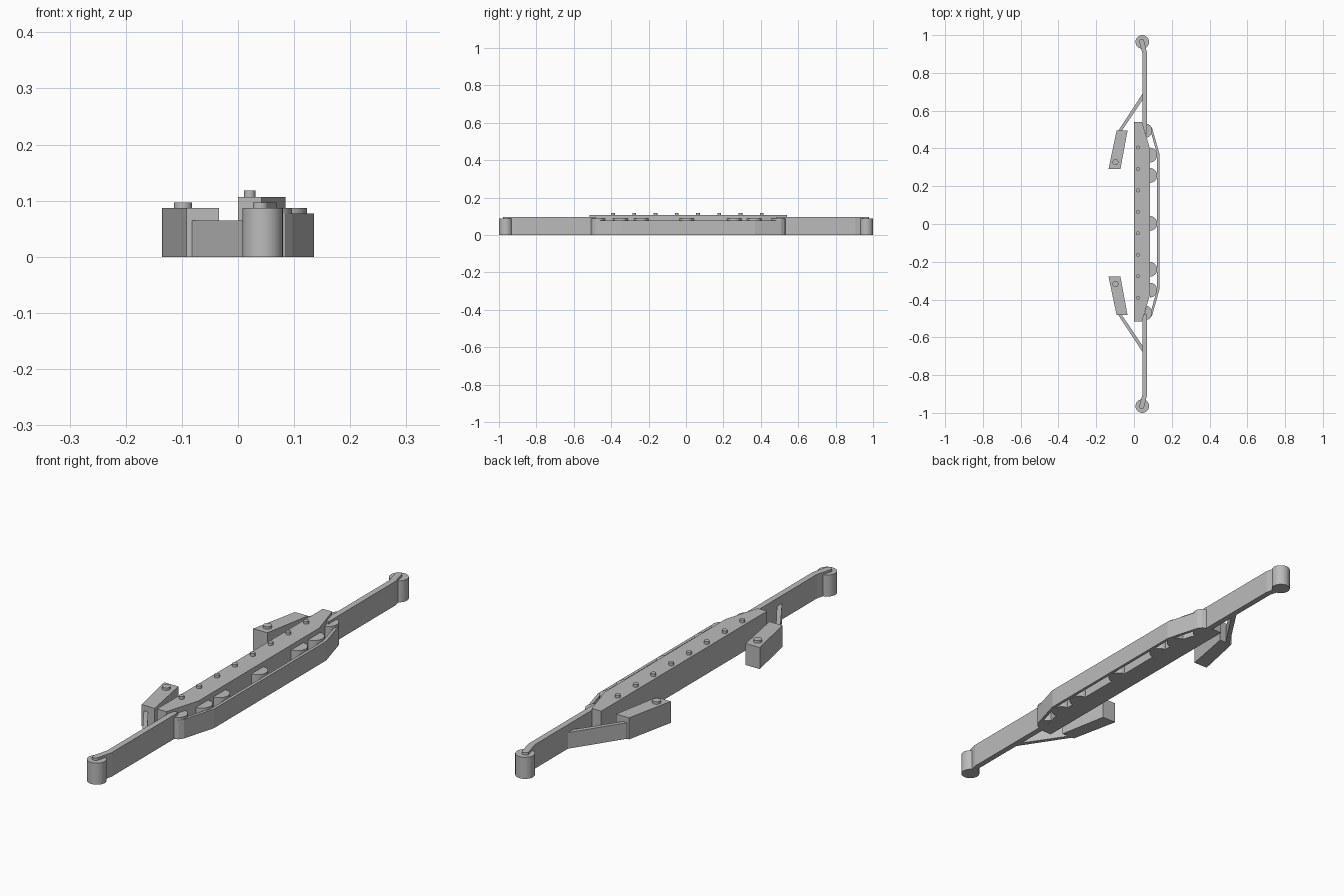
import bpy, bmesh, math

cube = bpy.data.objects.get("Cube")
if cube:
    bpy.data.objects.remove(cube, do_unlink=True)

grey = bpy.data.materials.new("plain grey")
grey.use_nodes = True
grey.diffuse_color = (0.5, 0.5, 0.5, 1)
bsdf = next(n for n in grey.node_tree.nodes if n.type == 'BSDF_PRINCIPLED')
bsdf.inputs["Base Color"].default_value = (0.5, 0.5, 0.5, 1)


def prism(name, outline, top, bottom=0.0, smooth=False):
    """Extrude a plan outline straight up."""
    bm = bmesh.new()
    base = bm.faces.new([bm.verts.new((x, y, bottom)) for x, y in outline])
    ext = bmesh.ops.extrude_face_region(bm, geom=[base])
    moved = [g for g in ext["geom"] if isinstance(g, bmesh.types.BMVert)]
    bmesh.ops.translate(bm, vec=(0, 0, top - bottom), verts=moved)
    bmesh.ops.recalc_face_normals(bm, faces=bm.faces[:])
    mesh = bpy.data.meshes.new(name)
    bm.to_mesh(mesh)
    bm.free()
    mesh.materials.append(grey)
    obj = bpy.data.objects.new(name, mesh)
    bpy.context.collection.objects.link(obj)
    if smooth:
        bpy.ops.object.select_all(action='DESELECT')
        obj.select_set(True)
        bpy.context.view_layer.objects.active = obj
        bpy.ops.object.shade_smooth_by_angle(angle=math.radians(30))
    return obj


def arc(x, y, r, start=0.0, sweep=360.0, n=32):
    """Points round a circle, or along part of one."""
    count = n if sweep == 360 else n + 1
    angles = [math.radians(start + sweep * i / n) for i in range(count)]
    return [(x + r * math.cos(a), y + r * math.sin(a)) for a in angles]


def flip(points, side, centre=0.0):
    return [(x, centre + side * y) for x, y in points]


# Central block with chamfered outer corners
MID = 0.012
half = [(0, 0.529), (0.042, 0.529), (0.085, 0.385)]
prism("central_block", flip(half, 1, MID) + flip(half, -1, MID)[::-1], 0.107)

# Row of pins along the block
for i in range(8):
    prism(f"block_pin_{i + 1}", arc(0.021, 0.405 - i * 0.1136, 0.01, n=20),
          0.118, 0.1, True)

# Half-round spacers between block and outer rail
for i, y in enumerate([0.365, 0.257, 0.003, -0.24, -0.35]):
    prism(f"half_round_{i + 1}", arc(0.084, y, 0.039, -90, 180, 20), 0.087, smooth=True)

# Thin outer rail, angled in at both ends
outer = [(0.068, 0.518), (0.084, 0.512), (0.096, 0.495), (0.135, 0.358)]
inner = [(0.068, 0.506), (0.078, 0.502), (0.086, 0.488), (0.123, 0.354)]
rail = (flip(outer, 1, MID) + flip(outer, -1, MID)[::-1]
        + flip(inner, -1, MID) + flip(inner, 1, MID)[::-1])
prism("outer_rail", rail, 0.077)

for side, word in ((1, "back"), (-1, "front")):
    # Spacer on the chamfer
    chamfer = arc(0.057, 0.482, 0.039, -73, 180, 20)
    prism(f"{word}_chamfer_spacer", flip(chamfer, side, MID), 0.087, smooth=True)

    # Long arm with a bent, rounded tip
    tip = arc(0.04, 0.965, 0.014, 15, 150, 10)
    arm = [(0.045, 0.48), (0.069, 0.48), (0.069, 0.905)] + tip + [(0.045, 0.9)]
    prism(f"{word}_arm", flip(arm, side), 0.097)

    # Round end post
    prism(f"{word}_end_post", arc(0.044, side * 0.964, 0.036), 0.087, smooth=True)

    # Slanted side block with its pin
    block = [(-0.092, 0.489), (-0.034, 0.489), (-0.072, 0.284), (-0.135, 0.284)]
    prism(f"{word}_side_block", flip(block, side, 0.006), 0.087)
    prism(f"{word}_side_pin", arc(-0.098, 0.005 + side * 0.323, 0.016, n=24),
          0.097, 0.08, True)

    # Strut from the arm to the side block
    strut = [(-0.085, 0.485), (-0.066, 0.485), (0.048, 0.655), (0.048, 0.688)]
    prism(f"{word}_strut", flip(strut, side, 0.006), 0.065)
